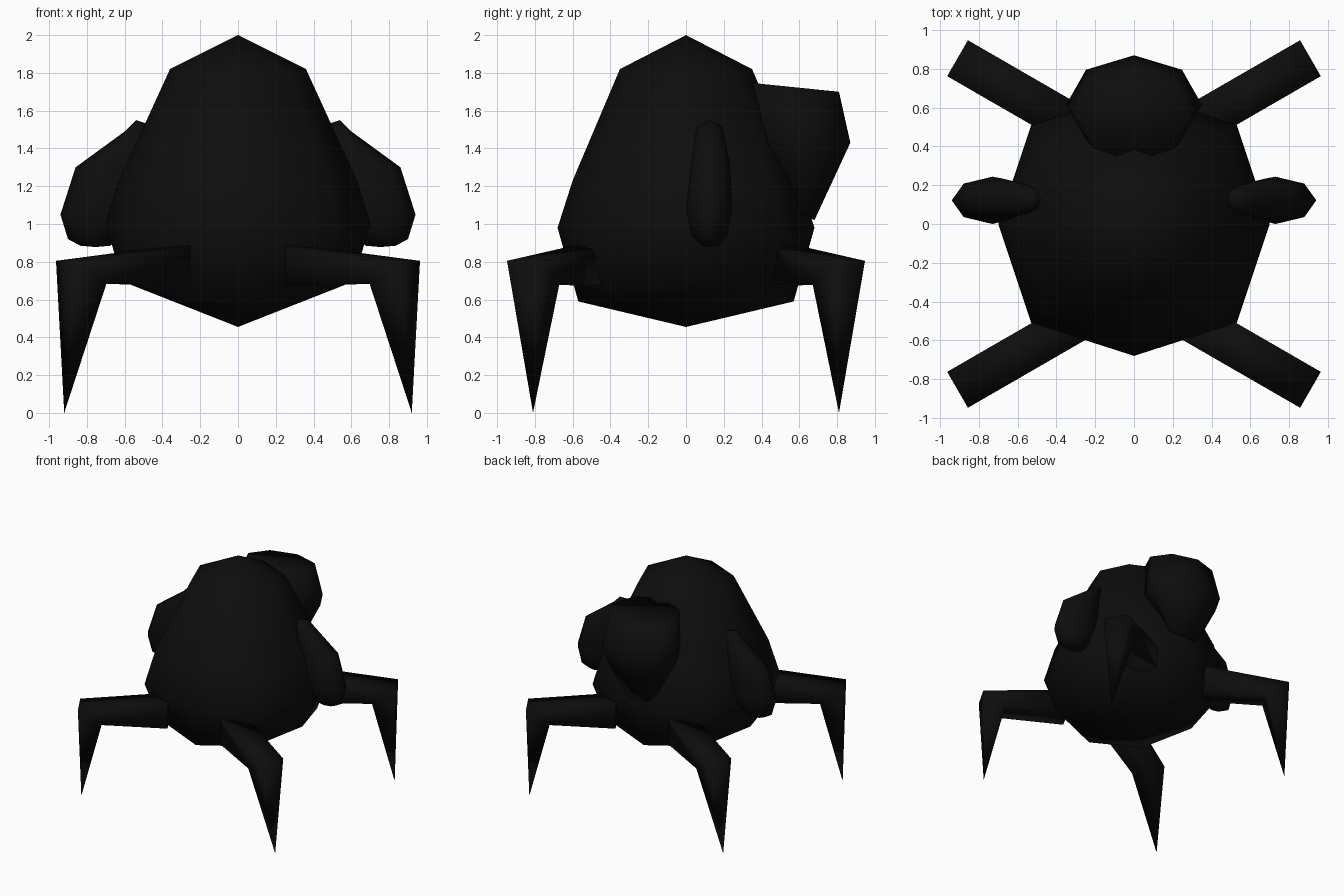
import bpy, bmesh, math
from mathutils import Vector

if "Cube" in bpy.data.objects:
    bpy.data.objects.remove(bpy.data.objects["Cube"])

black = bpy.data.materials.new("near_black")
black.diffuse_color = (0.004, 0.004, 0.004, 1)
black.use_nodes = True
black.node_tree.nodes["Principled BSDF"].inputs["Base Color"].default_value = black.diffuse_color


def finish(name, bm):
    """Turn a bmesh into a smooth shaded black object."""
    bmesh.ops.recalc_face_normals(bm, faces=bm.faces)
    mesh = bpy.data.meshes.new(name)
    bm.to_mesh(mesh)
    bm.free()
    mesh.materials.append(black)
    for p in mesh.polygons:
        p.use_smooth = True
    obj = bpy.data.objects.new(name, mesh)
    bpy.context.collection.objects.link(obj)
    return obj


def loft(name, rings, low, high):
    """Skin rings of points from low to high and close both ends with a centre point."""
    bm = bmesh.new()
    loops = [[bm.verts.new(p) for p in ring] for ring in rings]
    n = len(loops[0])
    for a, b in zip(loops, loops[1:]):
        for i in range(n):
            j = (i + 1) % n
            bm.faces.new((a[i], a[j], b[j], b[i]))
    for loop, tip in ((loops[0], low), (loops[-1], high)):
        c = bm.verts.new(tip)
        for i in range(n):
            bm.faces.new((loop[i], loop[(i + 1) % n], c))
    return finish(name, bm)


def octagon(cx, cy, z, rx, ry, tilt_x=0.0, tilt_y=0.0):
    """Eight sided ring, optionally tilted along x or y."""
    pts = []
    for k in range(8):
        c, s = math.cos(k * math.pi / 4), math.sin(k * math.pi / 4)
        pts.append((cx + rx * c, cy + ry * s, z + tilt_x * c + tilt_y * s))
    return pts


def body_ring(x, zx, y, zy, dx, dy, zd):
    """Eight points: side, front/back and diagonal ones with their own heights."""
    return [(x, 0, zx), (dx, dy, zd), (0, y, zy), (-dx, dy, zd),
            (-x, 0, zx), (-dx, -dy, zd), (0, -y, zy), (dx, -dy, zd)]


# Egg shaped body
loft("body", [
    body_ring(0.61, 0.695, 0.57, 0.59, 0.45, 0.43, 0.645),
    body_ring(0.70, 1.00, 0.68, 0.98, 0.53, 0.51, 0.95),
    body_ring(0.63, 1.23, 0.60, 1.23, 0.47, 0.45, 1.23),
    body_ring(0.36, 1.82, 0.35, 1.82, 0.27, 0.26, 1.80),
], (0, 0, 0.455), (0, 0, 2.0))

# Bulb on the upper back, with a shallow dip on top
loft("back_bulb", [
    octagon(0, 0.62, 1.06, 0.15, 0.06, tilt_y=-0.04),
    octagon(0, 0.615, 1.43, 0.35, 0.255),
    octagon(0, 0.565, 1.725, 0.30, 0.245, tilt_y=-0.025),
], (0, 0.62, 1.05), (0, 0.62, 1.69))

# Side lumps, tapering upward against the body
for side, label in ((1, "right"), (-1, "left")):
    rings = [
        octagon(0.755, 0.13, 0.885, 0.08, 0.045),
        octagon(0.745, 0.125, 0.94, 0.155, 0.095, tilt_x=-0.02),
        octagon(0.73, 0.122, 1.07, 0.21, 0.122, tilt_x=-0.02),
        octagon(0.68, 0.13, 1.30, 0.18, 0.105),
        octagon(0.54, 0.125, 1.51, 0.06, 0.07, tilt_x=-0.02),
    ]
    rings = [[(side * x, y, z) for x, y, z in r] for r in rings]
    loft("side_lump_" + label, rings,
         (side * 0.755, 0.13, 0.878), (side * 0.54, 0.125, 1.55))

# Legs: a square thigh running outward, then a spike down to the ground
out = Vector((math.cos(math.radians(30)), 0.5, 0))
across = Vector((-out.y, out.x, 0))
knee = Vector((0.91, 0.855, 0))


def leg(name, sx, sy):
    bm = bmesh.new()

    def pair(back, z):
        pts = [knee - out * back + across * w for w in (-0.107, 0.107)]
        return [bm.verts.new((sx * p.x, sy * p.y, z)) for p in pts]

    root_top, root_low = pair(0.70, 0.885), pair(0.70, 0.675)
    end_top, inner_low = pair(0, 0.805), pair(0.185, 0.685)
    tip = bm.verts.new((sx * 0.92, sy * 0.81, 0))
    for a, b in ((root_top, end_top), (root_low, inner_low), (root_top, root_low)):
        bm.faces.new((a[0], a[1], b[1], b[0]))
    for i in (0, 1):
        bm.faces.new((root_top[i], end_top[i], inner_low[i], root_low[i]))
        bm.faces.new((end_top[i], inner_low[i], tip))
    bm.faces.new((end_top[0], end_top[1], tip))
    bm.faces.new((inner_low[0], inner_low[1], tip))
    return finish(name, bm)


for sx, h in ((1, "right"), (-1, "left")):
    for sy, v in ((1, "back"), (-1, "front")):
        leg(v + "_leg_" + h, sx, sy)
